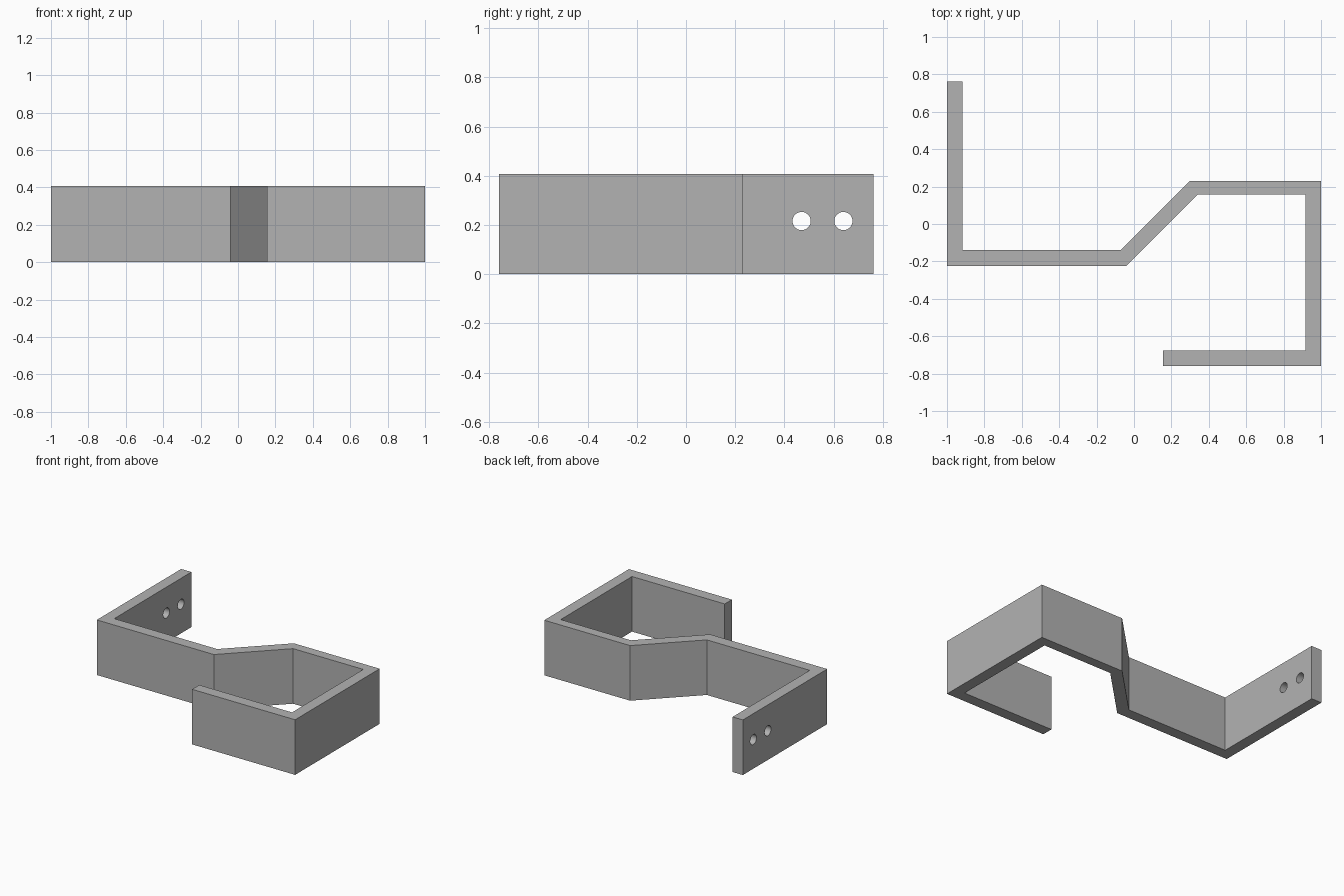
import bpy, bmesh, math
from mathutils import Matrix

cube = bpy.data.objects.get("Cube")
if cube:
    bpy.data.objects.remove(cube, do_unlink=True)

HEIGHT = 0.408

# Plain grey metal
grey = bpy.data.materials.new("grey_metal")
grey.use_nodes = True
colour = (0.45, 0.45, 0.45, 1)
grey.diffuse_color = colour
grey.node_tree.nodes["Principled BSDF"].inputs["Base Color"].default_value = colour


def make_object(name, bm):
    bmesh.ops.recalc_face_normals(bm, faces=bm.faces)
    mesh = bpy.data.meshes.new(name)
    bm.to_mesh(mesh)
    bm.free()
    mesh.materials.append(grey)
    obj = bpy.data.objects.new(name, mesh)
    bpy.context.collection.objects.link(obj)
    return obj


# Bent strip: plan outline extruded upward
outline = [
    (-1, 0.763), (-1, -0.224), (-0.041, -0.224), (0.341, 0.158),
    (0.916, 0.158), (0.916, -0.676), (0.156, -0.676), (0.156, -0.76),
    (1, -0.76), (1, 0.23), (0.297, 0.23), (-0.073, -0.14),
    (-0.916, -0.14), (-0.916, 0.763),
]
bm = bmesh.new()
base = bm.faces.new([bm.verts.new((x, y, 0)) for x, y in outline])
top = bmesh.ops.extrude_face_region(bm, geom=[base], use_keep_orig=True)
bmesh.ops.translate(bm, vec=(0, 0, HEIGHT),
                    verts=[v for v in top["geom"] if isinstance(v, bmesh.types.BMVert)])
bracket = make_object("bent_bracket", bm)

# Two screw holes through the rear mounting leg
bm = bmesh.new()
for y in (0.47, 0.64):
    place = Matrix.Translation((-0.958, y, 0.216)) @ Matrix.Rotation(math.pi / 2, 4, "Y")
    bmesh.ops.create_cone(bm, cap_ends=True, segments=40, radius1=0.037,
                          radius2=0.037, depth=0.3, matrix=place)
cutter = make_object("screw_hole_cutter", bm)
cutter.hide_render = True
cutter.hide_viewport = True

holes = bracket.modifiers.new("screw_holes", "BOOLEAN")
holes.object = cutter
holes.operation = "DIFFERENCE"
holes.solver = "EXACT"

# Round hole walls, crisp bends
bpy.context.view_layer.objects.active = bracket
bracket.select_set(True)
bpy.ops.object.modifier_apply(modifier=holes.name)
bpy.data.objects.remove(cutter, do_unlink=True)
bpy.ops.object.shade_smooth_by_angle(angle=math.radians(30))
